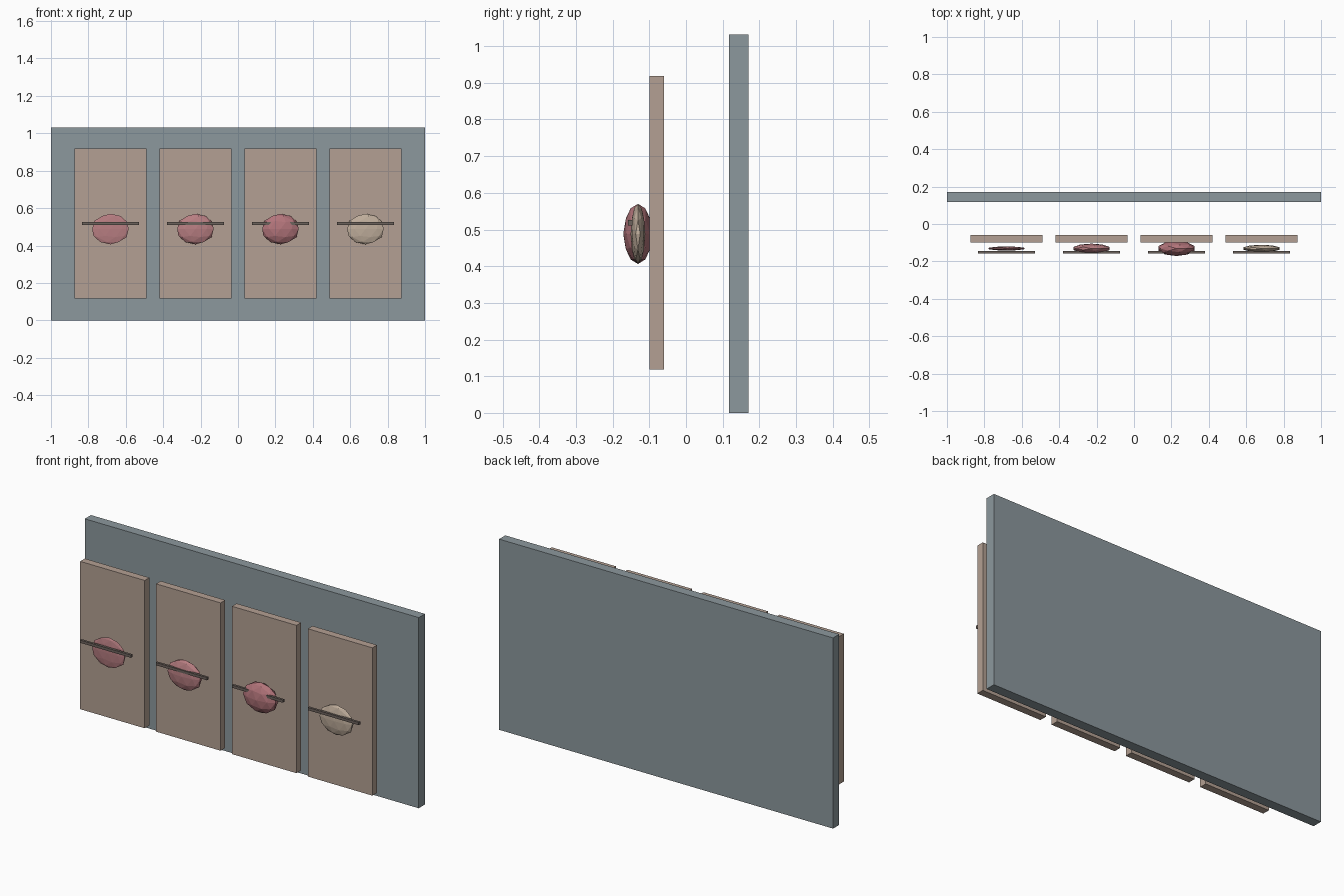
import bpy
from mathutils import Matrix

if "Cube" in bpy.data.objects:
    bpy.data.objects.remove(bpy.data.objects["Cube"])


def material(name, rgb):
    # sRGB 0-255 to linear
    m = bpy.data.materials.new(name)
    lin = [((c / 255 + 0.055) / 1.055) ** 2.4 for c in rgb]
    m.diffuse_color = (*lin, 1)
    m.use_nodes = True
    m.node_tree.nodes["Principled BSDF"].inputs["Base Color"].default_value = m.diffuse_color
    return m


slate = material("slate", (140, 152, 157))
tan = material("tan", (180, 160, 147))
pink = material("dusty_pink", (184, 126, 130))
rose = material("rose", (178, 116, 122))
beige = material("beige", (192, 174, 156))
umber = material("dark_umber", (108, 98, 92))


def finish(name, mat, scale):
    ob = bpy.context.object
    ob.name = name
    ob.data.transform(Matrix.Diagonal((*scale, 1)))
    ob.data.materials.append(mat)
    return ob


def box(name, center, size, mat):
    bpy.ops.mesh.primitive_cube_add(size=1, location=center)
    return finish(name, mat, size)


def pebble(name, center, radii, mat):
    bpy.ops.mesh.primitive_ico_sphere_add(subdivisions=2, radius=1, location=center)
    return finish(name, mat, radii)


# Back board
box("back_board", (0, 0.144, 0.516), (2, 0.053, 1.032), slate)

# Four panels, each with a faceted oval and a thin horizontal bar
ovals = [(0.011, pink), (0.026, pink), (0.040, rose), (0.020, beige)]
for i, (depth, mat) in enumerate(ovals):
    x = -0.682 + i * 0.4545
    box(f"panel_{i + 1}", (x, -0.08, 0.518), (0.386, 0.04, 0.8), tan)
    pebble(f"oval_{i + 1}", (x, -0.131, 0.488), (0.102, depth, 0.082), mat)
    box(f"bar_{i + 1}", (x, -0.152, 0.518), (0.305, 0.013, 0.015), umber)
